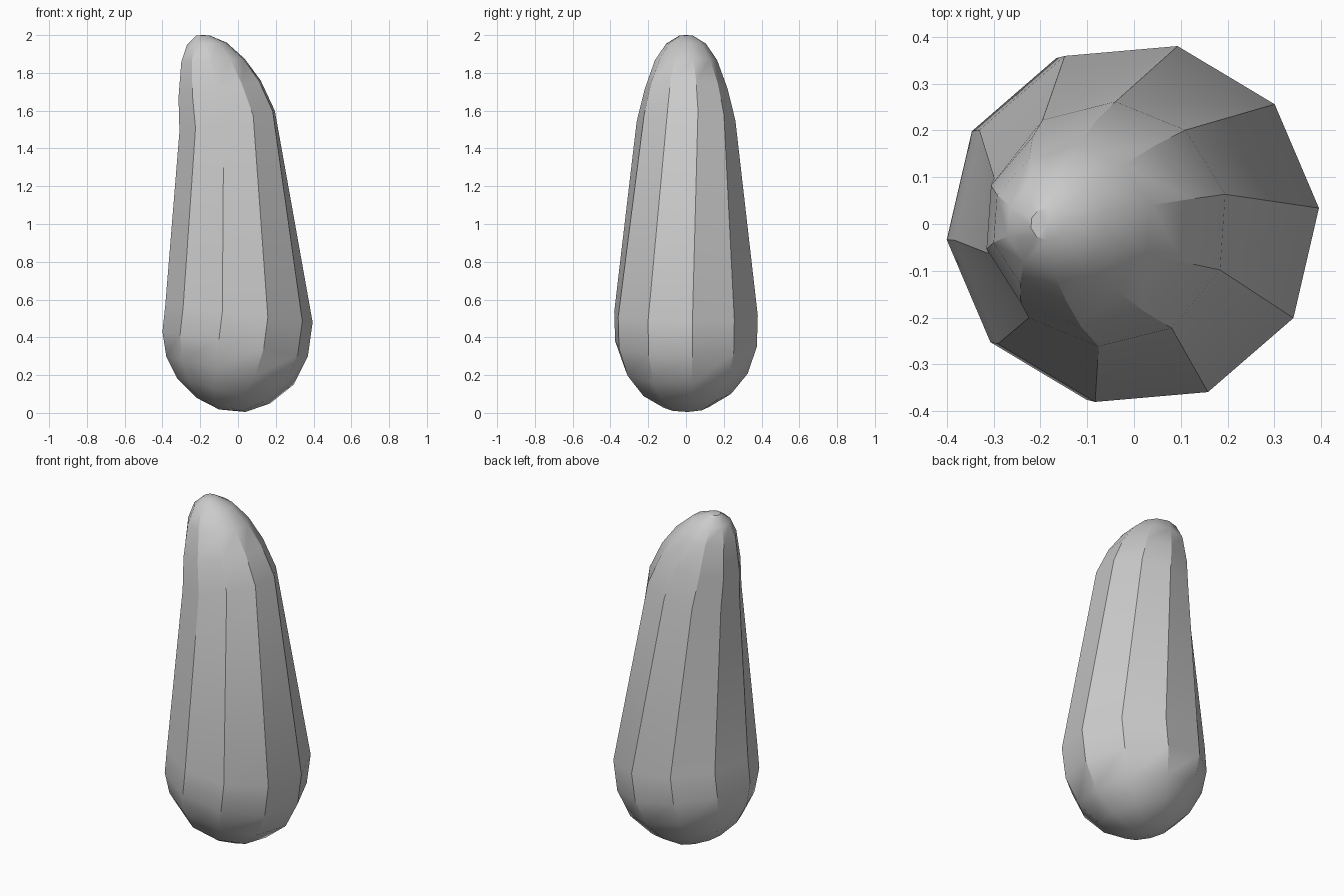
import bpy, bmesh, math

if "Cube" in bpy.data.objects:
    bpy.data.objects.remove(bpy.data.objects["Cube"])

SIDES = 10
# Tilted rings, bottom to top: left x, left z, right x, right z, half depth, twist
RINGS = [
    (-0.22, 0.08, 0.04, 0.005, 0.13, 5),
    (-0.32, 0.18, 0.17, 0.05, 0.245, 5),
    (-0.38, 0.30, 0.295, 0.15, 0.335, 5),
    (-0.40, 0.43, 0.37, 0.30, 0.385, 5),
    (-0.385, 0.57, 0.395, 0.48, 0.39, 5),
    (-0.31, 1.49, 0.195, 1.60, 0.262, 14),
    (-0.315, 1.67, 0.12, 1.76, 0.22, 14),
    (-0.30, 1.86, 0.035, 1.875, 0.165, 14),
    (-0.27, 1.95, -0.06, 1.96, 0.105, 14),
    (-0.22, 1.998, -0.15, 1.998, 0.035, 14),
]
BOTTOM, TOP = (-0.10, 0, 0.018), (-0.185, 0, 2.0)

bm = bmesh.new()


def add_ring(lx, lz, rx, rz, depth, twist):
    k = 1 / math.cos(math.radians(twist))
    ring = []
    for i in range(SIDES):
        a = math.radians(twist) + math.tau * i / SIDES
        t = math.cos(a) * k / 2
        ring.append(bm.verts.new(((lx + rx) / 2 + (rx - lx) * t,
                                  depth * math.sin(a),
                                  (lz + rz) / 2 + (rz - lz) * t)))
    return ring


# Body skin between neighbouring rings, closed by a fan at each pole
rings = [add_ring(*r) for r in RINGS]
bottom, top = bm.verts.new(BOTTOM), bm.verts.new(TOP)
for i in range(SIDES):
    j = (i + 1) % SIDES
    for a, b in zip(rings, rings[1:]):
        bm.faces.new((a[i], a[j], b[j], b[i]))
    bm.faces.new((bottom, rings[0][j], rings[0][i]))
    bm.faces.new((top, rings[-1][i], rings[-1][j]))
bmesh.ops.recalc_face_normals(bm, faces=bm.faces)

mesh = bpy.data.meshes.new("fruit_body")
bm.to_mesh(mesh)
bm.free()
body = bpy.data.objects.new("fruit_body", mesh)
bpy.context.collection.objects.link(body)
bpy.context.view_layer.objects.active = body
body.select_set(True)
bpy.ops.object.shade_smooth_by_angle(angle=math.radians(30))
